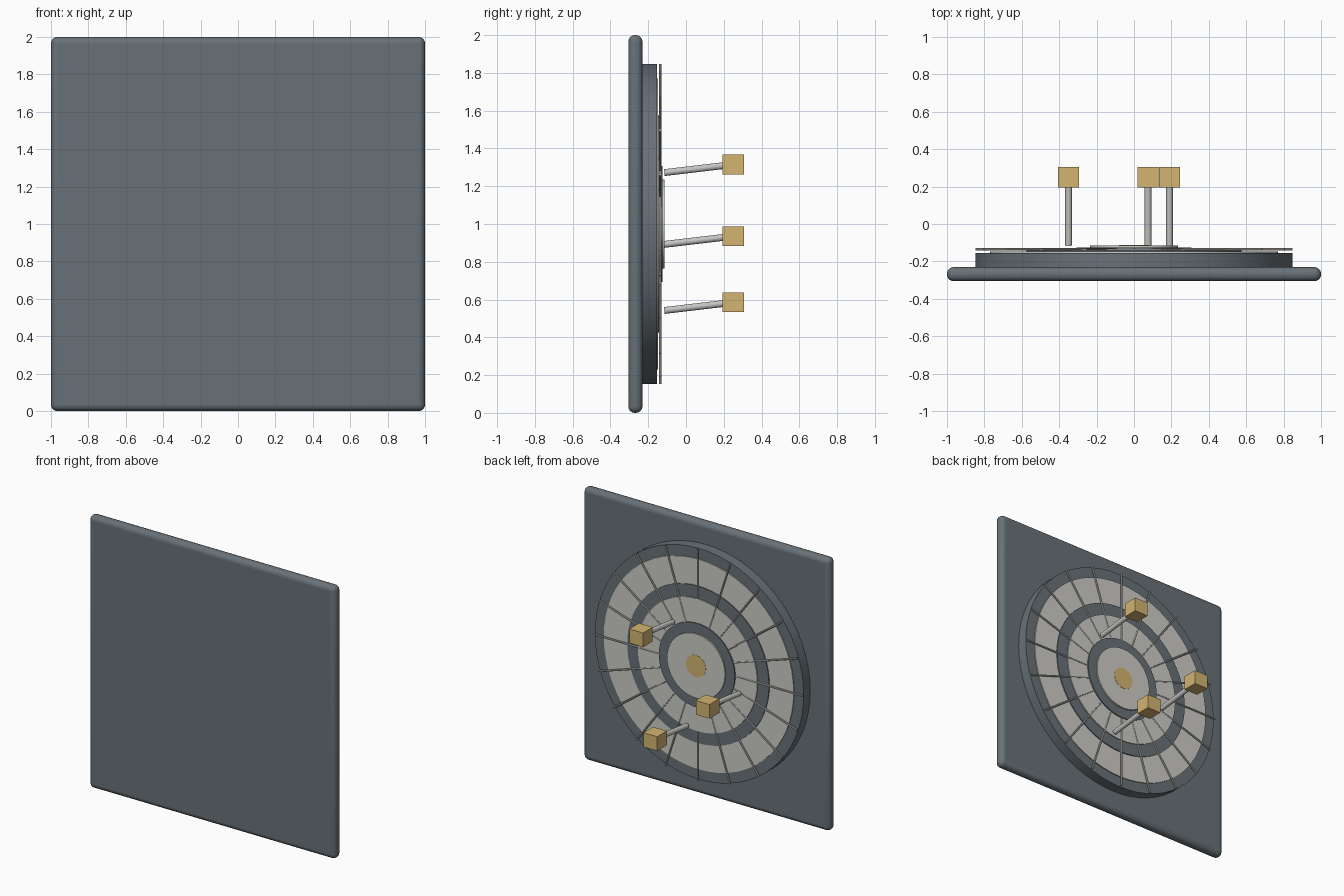
import bpy, math
from mathutils import Vector, Matrix

cube = bpy.data.objects.get("Cube")
if cube:
    bpy.data.objects.remove(cube, do_unlink=True)


def material(name, rgb):
    linear = [(c / 255) ** 2.2 for c in rgb] + [1]
    m = bpy.data.materials.new(name)
    m.use_nodes = True
    m.diffuse_color = linear
    m.node_tree.nodes["Principled BSDF"].inputs["Base Color"].default_value = linear
    return m


slate = material("slate grey", (104, 113, 119))
pale = material("pale grey", (204, 203, 198))
steel = material("steel", (196, 196, 194))
gold = material("gold", (210, 179, 112))


def finish(name, mat, smooth=True):
    ob = bpy.context.object
    ob.name = name
    ob.data.materials.append(mat)
    if smooth:
        bpy.ops.object.shade_smooth_by_angle(angle=math.radians(35))
    return ob


def box(name, centre, size, mat):
    bpy.ops.mesh.primitive_cube_add(size=1)
    ob = bpy.context.object
    ob.data.transform(Matrix.Translation(centre) @ Matrix.Diagonal((*size, 1)))
    return finish(name, mat, False)


def rod(name, start, end, radius, mat, sides):
    a, b = Vector(start), Vector(end)
    bpy.ops.mesh.primitive_cylinder_add(vertices=sides, radius=radius, depth=(b - a).length)
    turn = (b - a).to_track_quat('Z', 'Y').to_matrix().to_4x4()
    bpy.context.object.data.transform(Matrix.Translation((a + b) / 2) @ turn)
    return finish(name, mat)


# Square backing board with rounded edges
board = box("backing_board", (0, -0.268, 1), (2, 0.075, 2), slate)
bevel = board.modifiers.new("rounded edges", 'BEVEL')
bevel.width = 0.035
bevel.segments = 5
bpy.ops.object.shade_smooth_by_angle(angle=math.radians(35))

# Round target built from stacked discs: name, radius, back, face, colour
discs = [
    ("target_base", 0.847, -0.24, -0.154, slate),
    ("outer_band", 0.77, -0.156, -0.147, pale),
    ("outer_divider", 0.575, -0.156, -0.14, slate),
    ("inner_band", 0.485, -0.156, -0.133, pale),
    ("inner_divider", 0.308, -0.156, -0.125, slate),
    ("centre_disc", 0.235, -0.156, -0.115, pale),
    ("bullseye", 0.08, -0.156, -0.1135, gold),
]
for name, radius, back, face, mat in discs:
    rod(name, (0, back, 1), (0, face, 1), radius, mat, 64)

# Radial divider wires, each one crossing the whole target
for i in range(10):
    a = math.pi * i / 10
    x, z = 0.847 * math.cos(a), 0.847 * math.sin(a)
    rod(f"divider_wire_{i + 1}", (-x, -0.136, 1 - z), (x, -0.136, 1 + z), 0.0065, steel, 8)

# Darts: tilted shaft with a block flight
for i, (x, z) in enumerate([(0.19, 1.315), (-0.35, 0.935), (0.075, 0.585)]):
    rod(f"dart_shaft_{i + 1}", (x, -0.115, z - 0.043), (x, 0.25, z), 0.018, steel, 24)
    box(f"dart_flight_{i + 1}", (x, 0.25, z), (0.112, 0.112, 0.104), gold)
